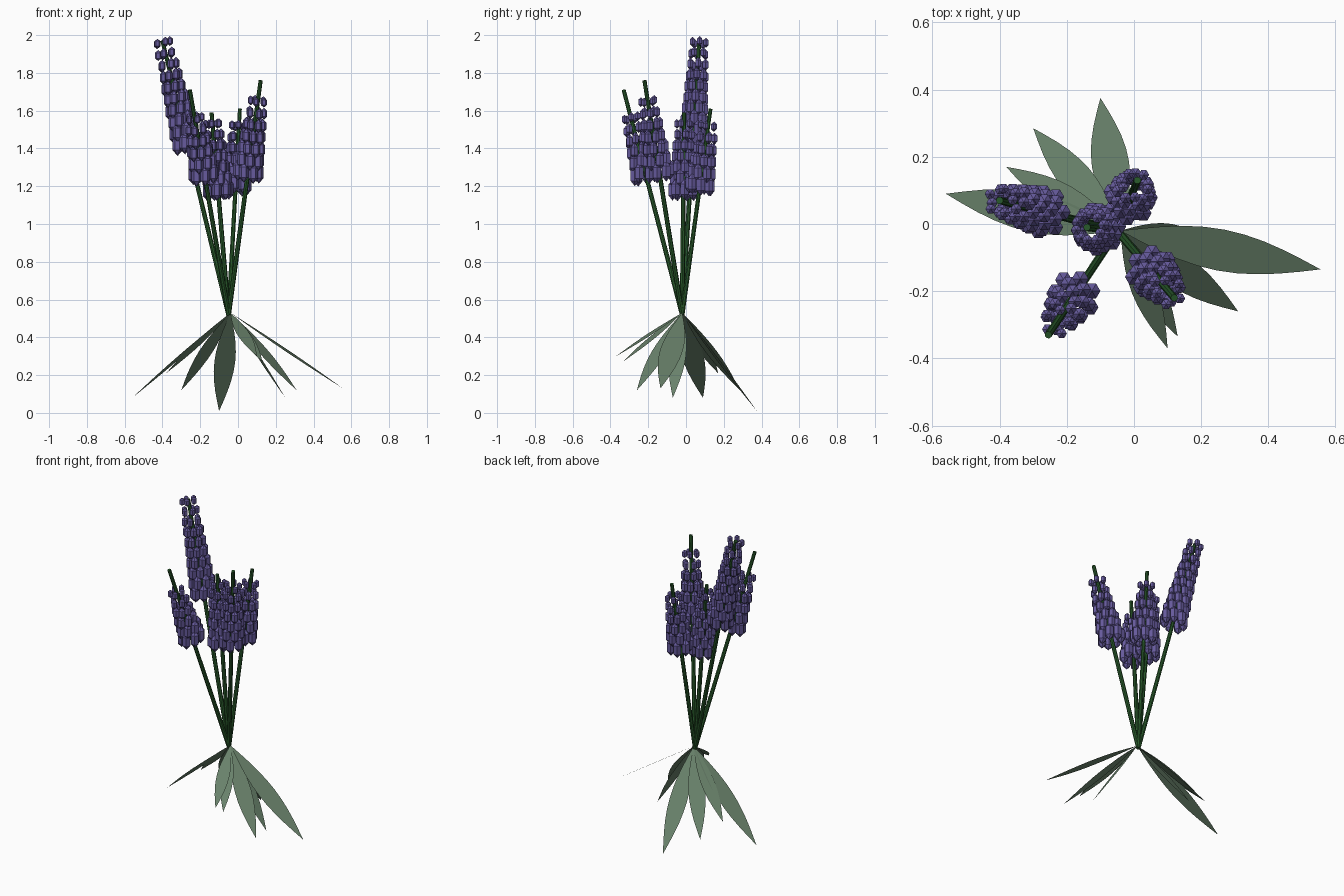
import bpy, bmesh
from math import sin, cos, pi
from mathutils import Vector, Matrix

if "Cube" in bpy.data.objects:
    bpy.data.objects.remove(bpy.data.objects["Cube"], do_unlink=True)


def material(name, rgb):
    mat = bpy.data.materials.new(name)
    mat.use_nodes = True
    colour = (*rgb, 1)
    mat.diffuse_color = colour
    mat.node_tree.nodes["Principled BSDF"].inputs["Base Color"].default_value = colour
    return mat


petal_purple = material("petal_purple", (0.135, 0.105, 0.34))
stem_green = material("stem_green", (0.021, 0.098, 0.023))
leaf_green = material("leaf_green", (0.14, 0.22, 0.145))


def finish(bm, name, mat):
    mesh = bpy.data.meshes.new(name)
    bm.to_mesh(mesh)
    bm.free()
    mesh.materials.append(mat)
    obj = bpy.data.objects.new(name, mesh)
    bpy.context.collection.objects.link(obj)
    return obj


def mix(a, b, t):
    return a + (b - a) * t


ROOT = Vector((-0.05, -0.02, 0.52))


def stem(name, tip):
    axis = tip - ROOT
    turn = axis.to_track_quat('Z', 'Y').to_matrix().to_4x4()
    bm = bmesh.new()
    bmesh.ops.create_cone(bm, cap_ends=True, segments=8, radius1=0.013,
                          radius2=0.011, depth=axis.length,
                          matrix=Matrix.Translation(ROOT + axis / 2) @ turn)
    finish(bm, name, stem_green)


def flower_spike(name, tip, low, high):
    """Staggered rings of upright six-sided buds, shrinking towards the tip."""
    axis = tip - ROOT
    turn = axis.to_track_quat('Z', 'Y')
    rows = round((high - low) / 0.06) + 1
    bm = bmesh.new()
    for row in range(rows):
        t = row / (rows - 1)
        centre = ROOT + axis * ((mix(low, high, t) - ROOT.z) / axis.z)
        count = 7 if t < 0.75 else 5
        ring = mix(0.058, 0.038, t)
        width, height = mix(0.029, 0.018, t), mix(0.056, 0.026, t)
        for i in range(count):
            a = 2 * pi * (i + row / 2) / count
            spot = centre + turn @ Vector((cos(a) * ring, sin(a) * ring, 0))
            shape = (Matrix.Translation(spot) @ Matrix.Diagonal((width, width, height, 1))
                     @ Matrix.Rotation(pi / 2, 4, 'Z'))
            bmesh.ops.create_uvsphere(bm, u_segments=6, v_segments=3,
                                      radius=1, matrix=shape)
    finish(bm, name, petal_purple)


def leaf(name, tip, steps=10):
    """Flat pointed blade, level across its width."""
    start = Vector((-0.04, -0.02, 0.53))
    run = tip - start
    side = run.cross(Vector((0, 0, 1))).normalized()
    half = run.length * 0.085
    bm = bmesh.new()
    left, right = [], []
    for i in range(1, steps):
        t = i / steps
        w = side * half * sin(pi * t)
        left.append(bm.verts.new(start + run * t + w))
        right.append(bm.verts.new(start + run * t - w))
    base, end = bm.verts.new(start), bm.verts.new(tip)
    bm.faces.new((base, left[0], right[0]))
    for i in range(steps - 2):
        bm.faces.new((left[i], left[i + 1], right[i + 1], right[i]))
    bm.faces.new((left[-1], end, right[-1]))
    bmesh.ops.recalc_face_normals(bm, faces=bm.faces)
    if sum(f.normal.z for f in bm.faces) < 0:
        bmesh.ops.reverse_faces(bm, faces=bm.faces)
    finish(bm, name, leaf_green)


# Flower stalks: stem tip, then heights of the lowest and highest bud rings
stalks = {
    "tall": ((-0.40, 0.07, 1.97), 1.43, 1.96),
    "front_right": ((-0.255, -0.33, 1.71), 1.27, 1.56),
    "front_left": ((0.12, -0.22, 1.76), 1.28, 1.65),
    "back": ((0.01, 0.13, 1.61), 1.21, 1.52),
    "middle": ((-0.14, -0.01, 1.59), 1.18, 1.53),
}
for place, (tip, low, high) in stalks.items():
    stem(place + "_stem", Vector(tip))
    flower_spike(place + "_flower", Vector(tip), low, high)

# Leaves spread down and outwards from the foot of the stems
leaf_tips = [
    (-0.56, 0.09, 0.08), (-0.38, 0.17, 0.21), (-0.30, 0.285, 0.12),
    (-0.10, 0.375, 0.01), (0.555, -0.135, 0.13), (0.31, -0.26, 0.12),
    (0.13, -0.335, 0.27), (0.10, -0.37, 0.30), (0.25, -0.07, 0.08),
]
for n, tip in enumerate(leaf_tips, 1):
    leaf(f"leaf_{n}", Vector(tip))
